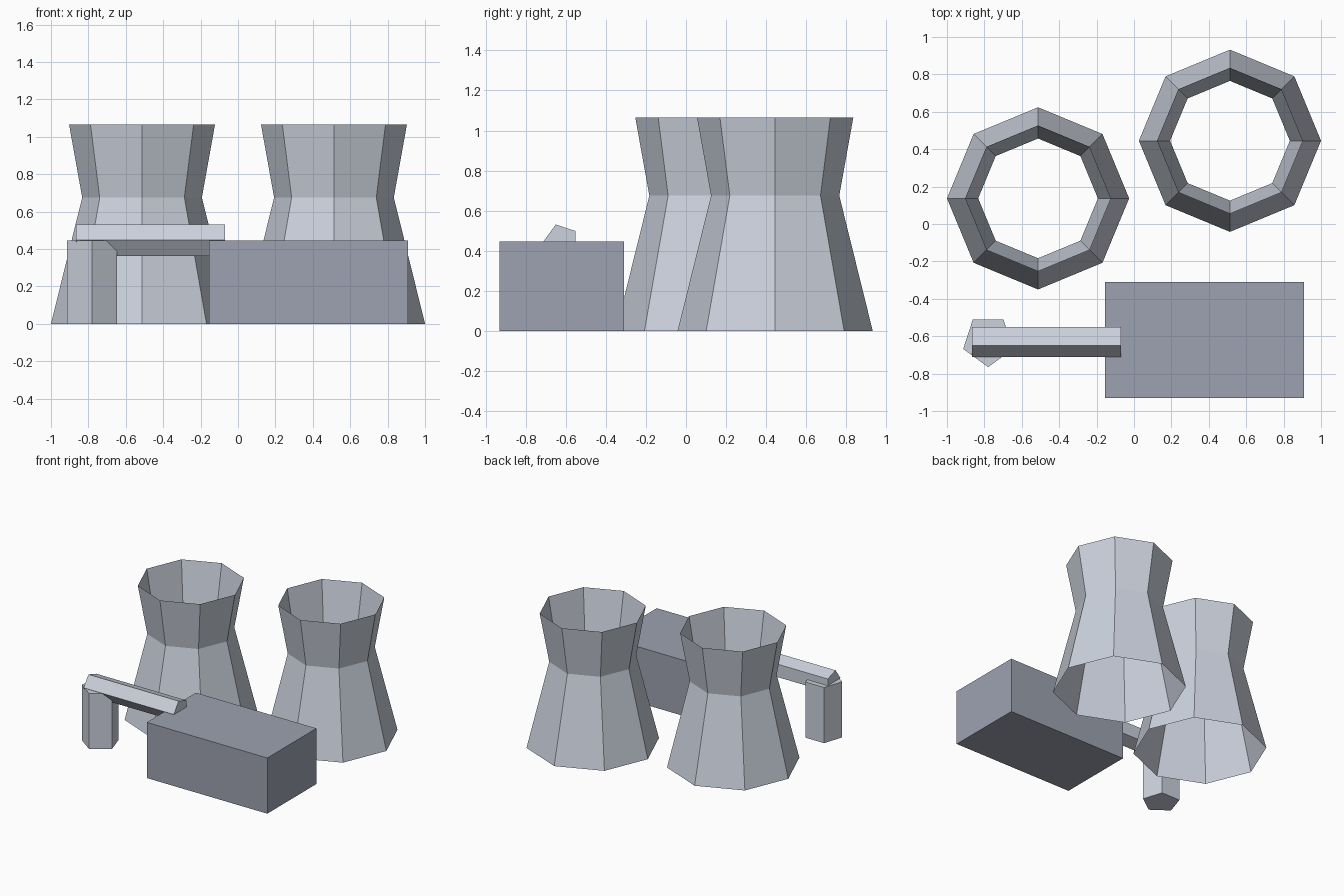
import bpy, bmesh, math
from mathutils import Matrix, Vector

cube = bpy.data.objects.get("Cube")
if cube:
    bpy.data.objects.remove(cube, do_unlink=True)


def make_material(name, rgb):
    mat = bpy.data.materials.new(name)
    mat.use_nodes = True
    mat.diffuse_color = (*rgb, 1)
    mat.node_tree.nodes["Principled BSDF"].inputs["Base Color"].default_value = (*rgb, 1)
    return mat


light_grey = make_material("light concrete grey", (0.60, 0.64, 0.72))
slate_grey = make_material("slate grey", (0.34, 0.365, 0.44))


def finish(name, bm, mat, matrix):
    """Turn a bmesh into a flat shaded object."""
    mesh = bpy.data.meshes.new(name)
    bm.to_mesh(mesh)
    bm.free()
    mesh.materials.append(mat)
    obj = bpy.data.objects.new(name, mesh)
    obj.matrix_world = matrix
    bpy.context.collection.objects.link(obj)
    return obj


def lofted(name, sides, profile, start, mat, matrix, capped):
    """Stack polygon rings given as (radius, height) and skin them."""
    bm = bmesh.new()
    rings = []
    for radius, height in profile:
        angles = [start + math.tau * i / sides for i in range(sides)]
        rings.append([bm.verts.new((radius * math.cos(a), radius * math.sin(a), height))
                      for a in angles])
    for low, high in zip(rings, rings[1:]):
        for i in range(sides):
            j = (i + 1) % sides
            bm.faces.new((low[i], low[j], high[j], high[i]))
    if capped:
        bm.faces.new(rings[0][::-1])
        bm.faces.new(rings[-1])
    return finish(name, bm, mat, matrix)


# Two open, waisted cooling towers
tower_profile = [(0.487, 0), (0.32, 0.675), (0.39, 1.065)]
for name, x, y in (("right_cooling_tower", -0.513, 0.137), ("left_cooling_tower", 0.513, 0.445)):
    lofted(name, 8, tower_profile, 0, light_grey, Matrix.Translation((x, y, 0)), False)

# Rectangular main building
low, high = Vector((-0.155, -0.93, 0)), Vector((0.91, -0.31, 0.445))
bm = bmesh.new()
bmesh.ops.create_cube(bm, size=1)
bmesh.ops.scale(bm, vec=high - low, verts=bm.verts)
finish("main_building", bm, slate_grey, Matrix.Translation((low + high) / 2))

# Five-sided upright pipe
lofted("upright_pipe", 5, [(0.14, 0), (0.14, 0.445)], -math.pi / 2, light_grey,
       Matrix.Translation((-0.78, -0.625, 0)), True)

# Five-sided horizontal pipe running along x into the building roof
along_x = Matrix(((0, 0, 1), (1, 0, 0), (0, 1, 0))).to_4x4()
lofted("horizontal_pipe", 5, [(0.088, 0), (0.088, 0.797)], math.pi, light_grey,
       Matrix.Translation((-0.867, -0.623, 0.447)) @ along_x, True)
